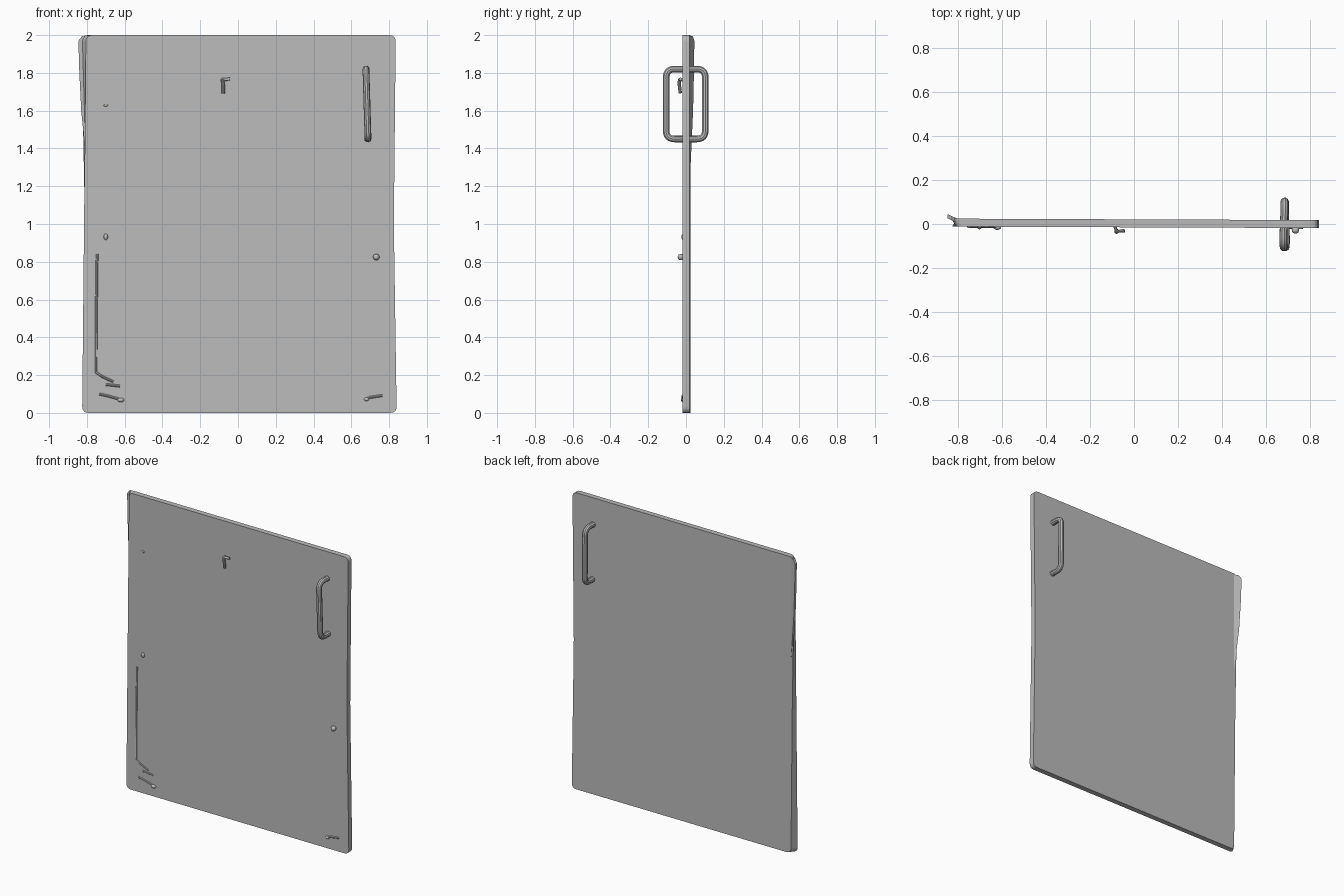
import bpy, bmesh, math
from mathutils import Vector

cube = bpy.data.objects.get("Cube")
if cube:
    bpy.data.objects.remove(cube, do_unlink=True)

grey = bpy.data.materials.new("satin_grey")
grey.use_nodes = True
grey.diffuse_color = (0.5, 0.5, 0.5, 1)
grey.node_tree.nodes["Principled BSDF"].inputs["Base Color"].default_value = (0.5, 0.5, 0.5, 1)


def rounded(corners, radius, steps=4):
    """Round each corner of a closed 2D outline with a quadratic arc."""
    pts = []
    n = len(corners)
    for i, c in enumerate(corners):
        c = Vector(c)
        a = c + (Vector(corners[i - 1]) - c).normalized() * radius
        b = c + (Vector(corners[(i + 1) % n]) - c).normalized() * radius
        for k in range(steps + 1):
            t = k / steps
            pts.append(a * (1 - t) ** 2 + c * 2 * t * (1 - t) + b * t * t)
    return pts


def finish(name, bm):
    bmesh.ops.recalc_face_normals(bm, faces=bm.faces)
    mesh = bpy.data.meshes.new(name)
    bm.to_mesh(mesh)
    bm.free()
    mesh.materials.append(grey)
    obj = bpy.data.objects.new(name, mesh)
    bpy.context.collection.objects.link(obj)
    bpy.ops.object.select_all(action="DESELECT")
    obj.select_set(True)
    bpy.context.view_layer.objects.active = obj
    bpy.ops.object.shade_smooth_by_angle(angle=math.radians(35))
    return obj


def loft(name, front, back):
    """Join two matching outlines with a wall and cap both ends."""
    bm = bmesh.new()
    f = [bm.verts.new(p) for p in front]
    b = [bm.verts.new(p) for p in back]
    bm.faces.new(f)
    bm.faces.new(b[::-1])
    for i in range(len(f)):
        j = (i + 1) % len(f)
        bm.faces.new((f[i], b[i], b[j], f[j]))
    return finish(name, bm)


def tube(name, points, radius, closed=False):
    """Round bar swept along a path."""
    curve = bpy.data.curves.new(name, "CURVE")
    curve.dimensions = "3D"
    curve.bevel_depth = radius
    curve.bevel_resolution = 3
    curve.use_fill_caps = True
    spline = curve.splines.new("POLY")
    spline.points.add(len(points) - 1)
    for sp, p in zip(spline.points, points):
        sp.co = (*p, 1)
    spline.use_cyclic_u = closed
    temp = bpy.data.objects.new(name + "_path", curve)
    bpy.context.collection.objects.link(temp)
    mesh = bpy.data.meshes.new_from_object(temp.evaluated_get(bpy.context.evaluated_depsgraph_get()))
    bpy.data.objects.remove(temp, do_unlink=True)
    bm = bmesh.new()
    bm.from_mesh(mesh)
    bpy.data.meshes.remove(mesh)
    return finish(name, bm)


def ball(name, centre, radius, stretch=(1, 1, 1)):
    bm = bmesh.new()
    bmesh.ops.create_uvsphere(bm, u_segments=16, v_segments=10, radius=radius)
    bmesh.ops.scale(bm, vec=stretch, verts=bm.verts)
    bmesh.ops.translate(bm, vec=centre, verts=bm.verts)
    return finish(name, bm)


# Door slab: slightly skewed left edge, small rounded corners, faint turn about z
right_side = [(0.84, 0), (0.825, 1.0), (0.835, 2.0)]
front_outline = [(-0.825, 0)] + right_side + [(-0.805, 2.0), (-0.815, 1.0)]
back_outline = [(-0.80, 0)] + right_side + [(-0.83, 2.0), (-0.81, 1.0)]


def place(outline, y):
    return [(p.x, y - 0.004 * p.x, p.y) for p in rounded(outline, 0.035)]


loft("door_slab", place(front_outline, -0.015), place(back_outline, 0.021))

# Curled flange on the upper part of the left-hand edge, seen from the front
flange = [(-0.80, 1.3), (-0.80, 1.99), (-0.825, 1.995), (-0.845, 1.97), (-0.84, 1.8), (-0.83, 1.6)]


def bend(y):
    return [(x, y + max(0, -0.80 - x) * 0.45, z) for x, z in flange]


loft("edge_flange", bend(0.005), bend(0.024))

# Pull handle: one rounded loop through the slab, front rail leaning slightly
loop = rounded([(-0.105, 1.45), (0.102, 1.45), (0.102, 1.82), (-0.105, 1.82)], 0.045, 6)
tube("pull_handle", [(0.683 - 0.02 * (p.y - 1.63) * (1.5 if p.x < 0 else 0.3), p.x, p.y)
                     for p in loop], 0.018, True)

# Coat hook: short bar with a hanging peg
tube("hook_bar", [(-0.085, -0.012, 1.762), (-0.08, -0.034, 1.765), (-0.042, -0.03, 1.767)], 0.008)
tube("hook_peg", [(-0.081, -0.034, 1.766), (-0.079, -0.036, 1.74), (-0.078, -0.03, 1.692)], 0.009)

# Lock knob and small fixings on the front
ball("lock_knob", (0.732, -0.027, 0.825), 0.017)
ball("left_stud", (-0.70, -0.013, 0.932), 0.014, (0.8, 0.8, 1.2))
ball("upper_stud", (-0.70, -0.012, 1.628), 0.010, (1.2, 0.5, 0.6))

# Raised trims on the lower front
trims = {
    "side_trim": [(-0.746, 0.84), (-0.75, 0.55), (-0.752, 0.215), (-0.715, 0.19), (-0.66, 0.165)],
    "corner_trim": [(-0.70, 0.15), (-0.625, 0.142)],
    "left_foot_trim": [(-0.735, 0.10), (-0.69, 0.09), (-0.61, 0.068)],
    "right_foot_trim": [(0.67, 0.07), (0.70, 0.082), (0.765, 0.092)],
}
for name, path in trims.items():
    tube(name, [(x, -0.013 - 0.004 * x, z) for x, z in path], 0.007)
ball("left_foot_stud", (-0.62, -0.014, 0.068), 0.016, (1.1, 0.8, 0.7))
ball("right_foot_stud", (0.68, -0.016, 0.072), 0.012, (1.2, 0.8, 0.8))
